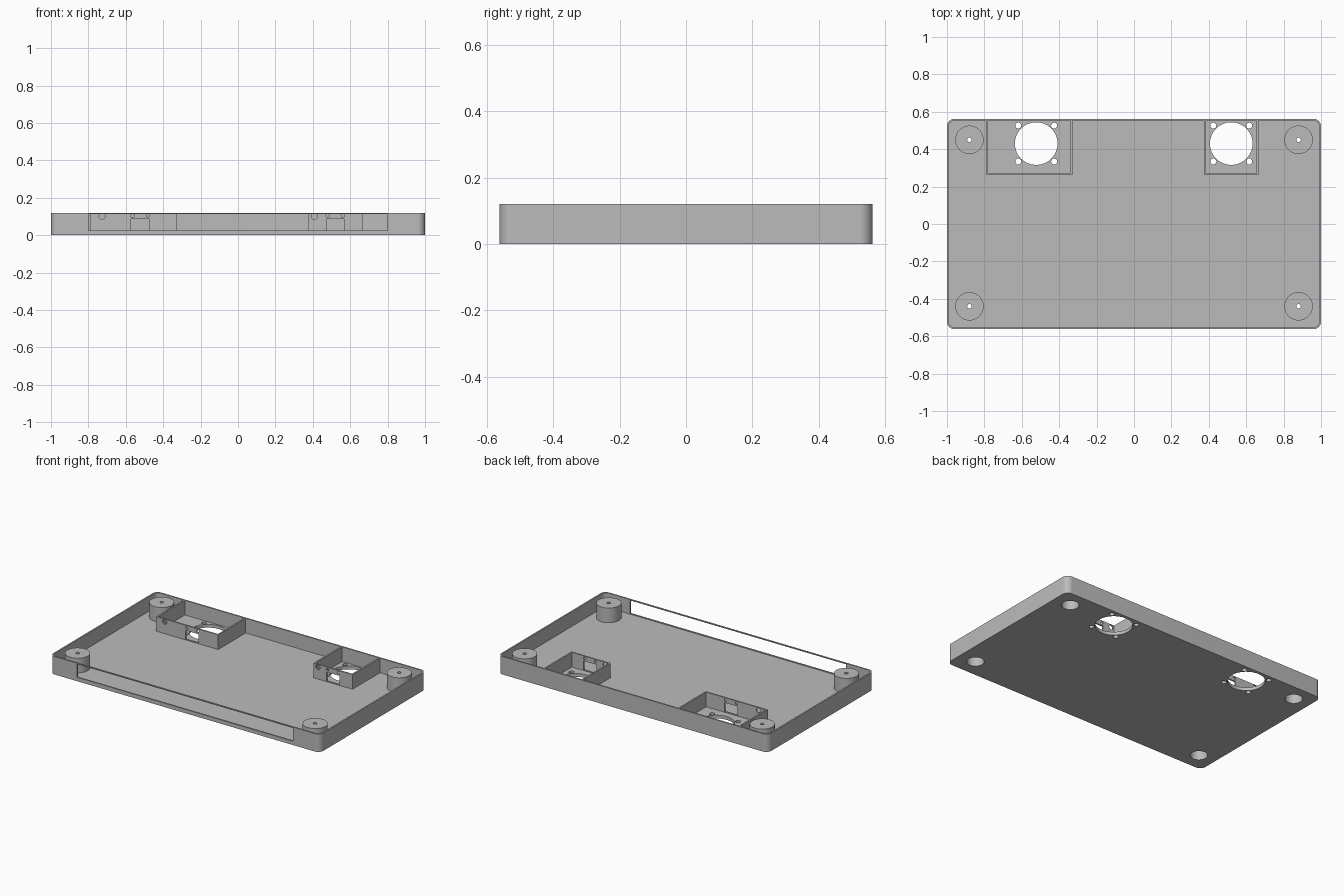
import bpy, bmesh, math
from mathutils import Matrix, Vector

cube = bpy.data.objects.get("Cube")
if cube:
    bpy.data.objects.remove(cube, do_unlink=True)

HEIGHT, FLOOR, WALL = 0.12, 0.022, 0.01
HALF_X, HALF_Y = 1.0, 0.5625

grey = bpy.data.materials.new("plain grey")
grey.use_nodes = True
grey.diffuse_color = (0.5, 0.5, 0.5, 1)
grey.node_tree.nodes["Principled BSDF"].inputs["Base Color"].default_value = (0.5, 0.5, 0.5, 1)


def finish(name, bm):
    mesh = bpy.data.meshes.new(name)
    bmesh.ops.recalc_face_normals(bm, faces=bm.faces)
    bm.to_mesh(mesh)
    bm.free()
    mesh.materials.append(grey)
    obj = bpy.data.objects.new(name, mesh)
    bpy.context.collection.objects.link(obj)
    return obj


def box(name, x0, x1, y0, y1, z0, z1, radius=0):
    """Box, optionally with rounded vertical corners."""
    bm = bmesh.new()
    bmesh.ops.create_cube(bm, size=1)
    for v in bm.verts:
        v.co = Vector((x0 if v.co.x < 0 else x1, y0 if v.co.y < 0 else y1,
                       z0 if v.co.z < 0 else z1))
    if radius:
        upright = [e for e in bm.edges
                   if abs(e.verts[0].co.z - e.verts[1].co.z) > (z1 - z0) / 2]
        bmesh.ops.bevel(bm, geom=upright, offset=radius, segments=10,
                        profile=0.5, affect='EDGES')
    return finish(name, bm)


def cylinder(name, centre, radius, depth, sides=48, along_y=False):
    bm = bmesh.new()
    turn = Matrix.Rotation(math.pi / 2, 4, 'X') if along_y else Matrix()
    bmesh.ops.create_cone(bm, cap_ends=True, segments=sides, radius1=radius, radius2=radius,
                          depth=depth, matrix=Matrix.Translation(centre) @ turn)
    return finish(name, bm)


def cut(obj, cutters):
    """Subtract the cutters, apply the result and drop the cutters."""
    for c in cutters:
        mod = obj.modifiers.new("cut", 'BOOLEAN')
        mod.operation, mod.solver, mod.object = 'DIFFERENCE', 'EXACT', c
        c.hide_render = True
    bpy.context.view_layer.update()
    graph = bpy.context.evaluated_depsgraph_get()
    mesh = bpy.data.meshes.new_from_object(obj.evaluated_get(graph))
    obj.modifiers.clear()
    obj.data = mesh
    for c in cutters:
        bpy.data.objects.remove(c, do_unlink=True)


def smooth(obj):
    bpy.ops.object.select_all(action='DESELECT')
    obj.select_set(True)
    bpy.context.view_layer.objects.active = obj
    bpy.ops.object.shade_smooth_by_angle(angle=math.radians(30))


# Tray shell with its long front slot
tray = box("tray", -HALF_X, HALF_X, -HALF_Y, HALF_Y, 0, HEIGHT, 0.04)
tray_cuts = [
    box("cavity_cutter", -HALF_X + WALL, HALF_X - WALL, -HALF_Y + WALL, HALF_Y - WALL,
        FLOOR, HEIGHT + 0.1, 0.03),
    box("slot_cutter", -0.8, 0.8, -HALF_Y - 0.05, -HALF_Y + 0.05, 0.026, 0.114),
]

# Corner posts, hollow underneath with a small screw hole in the cap
for side, x in (("right", -0.88), ("left", 0.88)):
    for end, y in (("front", -0.44), ("back", 0.45)):
        post = cylinder(f"{end}_{side}_post", (x, y, (HEIGHT + FLOOR) / 2), 0.076,
                        HEIGHT - FLOOR)
        cut(post, [cylinder("bore_cutter", (x, y, 0.05), 0.053, 0.1),
                   cylinder("screw_cutter", (x, y, 0.1), 0.012, 0.2, 16)])
        smooth(post)
        tray_cuts.append(cylinder("recess_cutter", (x, y, 0), 0.053, 0.1))

# Back compartments: side walls, front window, cable holes, round floor vent
for side, x0, x1, vent_x, cable_x in (("right", -0.79, -0.33, -0.523, -0.727),
                                      ("left", 0.375, 0.665, 0.52, 0.408)):
    y0, y1 = 0.262, HALF_Y - WALL
    bay = box(f"{side}_compartment", x0, x1, y0, y1, FLOOR, HEIGHT)
    cuts = [box("inside_cutter", x0 + WALL, x1 - WALL, y0 + WALL, y1 + 0.1, 0, 0.2),
            box("window_cutter", vent_x - 0.048, vent_x + 0.048, y0 - 0.05, y0 + 0.05,
                0.026, 0.086),
            cylinder("cable_cutter", (cable_x, y0, 0.101), 0.016, 0.1, 24, True)]
    for s in (-1, 1):
        cuts.append(cylinder("pin_cutter", (vent_x + s * 0.041, y0, 0.104),
                             0.009, 0.1, 16, True))
        for t in (-1, 1):
            tray_cuts.append(cylinder("screw_cutter", (vent_x + s * 0.096, 0.43 + t * 0.096, 0),
                                      0.016, 0.2, 20))
    cut(bay, cuts)
    smooth(bay)
    tray_cuts.append(cylinder("vent_cutter", (vent_x, 0.43, 0), 0.114, 0.2, 64))

cut(tray, tray_cuts)
smooth(tray)
